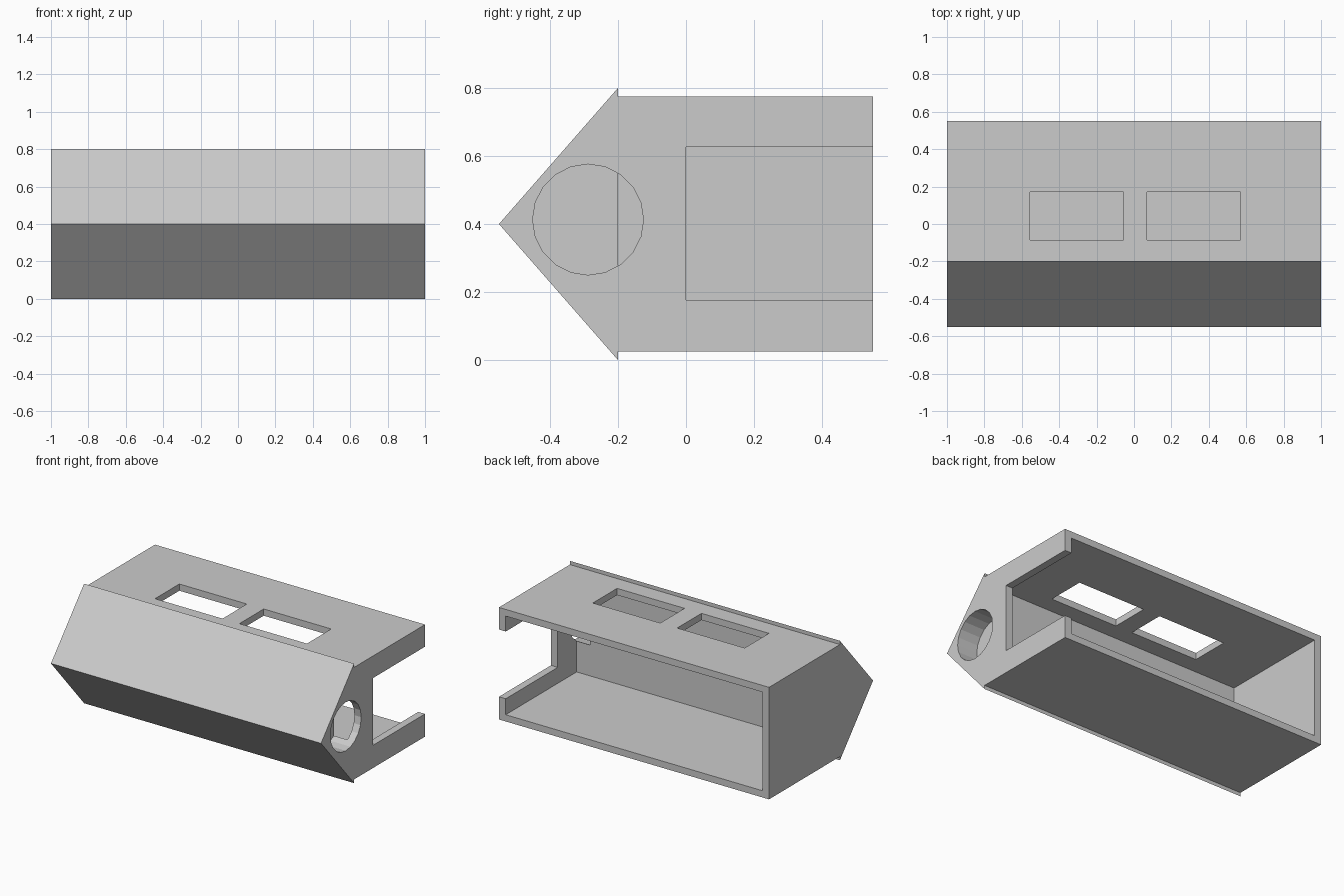
import bpy, bmesh, math
from mathutils import Matrix

if "Cube" in bpy.data.objects:
    bpy.data.objects.remove(bpy.data.objects["Cube"])


def make_object(name, bm, helper=False):
    bmesh.ops.recalc_face_normals(bm, faces=bm.faces[:])
    mesh = bpy.data.meshes.new(name)
    bm.to_mesh(mesh)
    bm.free()
    ob = bpy.data.objects.new(name, mesh)
    bpy.context.collection.objects.link(ob)
    if helper:
        ob.hide_render = True
        ob.display_type = 'WIRE'
    return ob


def prism(name, profile, x0, x1, helper=False):
    """Extrude a closed (y, z) profile along x."""
    bm = bmesh.new()
    face = bm.faces.new([bm.verts.new((x0, y, z)) for y, z in profile])
    ext = bmesh.ops.extrude_face_region(bm, geom=[face])
    verts = [g for g in ext['geom'] if isinstance(g, bmesh.types.BMVert)]
    bmesh.ops.translate(bm, verts=verts, vec=(x1 - x0, 0, 0))
    return make_object(name, bm, helper)


def box(name, xs, ys, zs, helper=False):
    (y0, y1), (z0, z1) = ys, zs
    return prism(name, [(y0, z0), (y1, z0), (y1, z1), (y0, z1)], *xs, helper)


def cut(target, cutter):
    mod = target.modifiers.new("cut_" + cutter.name, 'BOOLEAN')
    mod.operation = 'DIFFERENCE'
    mod.solver = 'EXACT'
    mod.object = cutter
    bpy.context.view_layer.objects.active = target
    bpy.ops.object.modifier_apply(modifier=mod.name)


# Main parts: open-backed shell and solid wedge nose
shell = box("housing_shell", (-1, 1), (-0.2, 0.55), (0.025, 0.775))
wedge = prism("wedge_nose", [(-0.55, 0.4), (-0.2, 0.0), (-0.2, 0.8)], -1, 1)

# Hollow interior, closed at the front by the wedge
cut(shell, box("cavity_cutter", (-0.95, 0.95), (-0.3, 0.65), (0.07, 0.73), True))

# Notch in the right end wall
cut(shell, box("notch_cutter", (0.9, 1.1), (0.0, 0.65), (0.177, 0.627), True))

# Two windows in the roof
for i, x in enumerate((-0.305, 0.32)):
    cut(shell, box(f"window_cutter_{i}", (x - 0.25, x + 0.25),
                   (-0.085, 0.172), (0.65, 0.9), True))

# Shallow round socket in the right end, cutting both parts
circle = [(-0.288 + 0.163 * math.cos(a), 0.413 + 0.163 * math.sin(a))
          for a in (i * math.tau / 20 for i in range(20))]
socket = prism("socket_cutter", circle, 0.85, 1.1, True)
for part in (shell, wedge):
    cut(part, socket)
